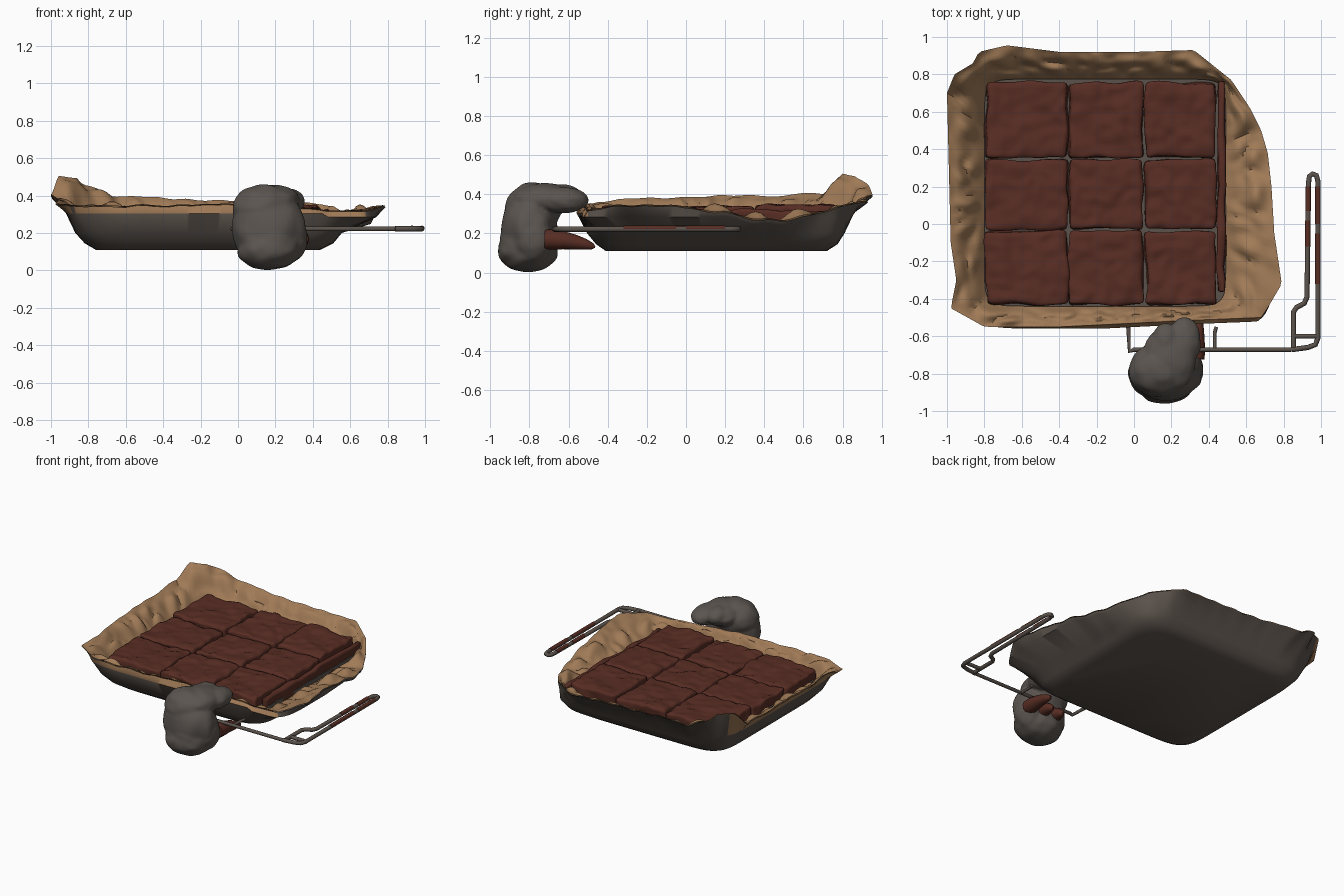
import bpy, bmesh, math
from mathutils import Vector, noise

if "Cube" in bpy.data.objects:
    bpy.data.objects.remove(bpy.data.objects["Cube"])

def material(name, rgb):
    m = bpy.data.materials.new(name)
    m.diffuse_color = (*rgb, 1)
    m.use_nodes = True
    m.node_tree.nodes["Principled BSDF"].inputs["Base Color"].default_value = m.diffuse_color
    return m

GREY = material("pan grey", (0.104, 0.085, 0.071))
MITT = material("mitt grey", (0.104, 0.090, 0.079))
PAPER = material("paper tan", (0.35, 0.195, 0.094))
CAKE = material("chocolate brown", (0.096, 0.026, 0.017))
C = Vector((-0.15, 0.16))
N = 240

def add(name, me, mats, angle=50):
    ob = bpy.data.objects.new(name, me)
    bpy.context.collection.objects.link(ob)
    for m in mats:
        me.materials.append(m)
    if hasattr(me, "polygons"):
        for p in me.polygons:
            p.use_smooth = len(p.vertices) < 5
        me.set_sharp_from_angle(angle=math.radians(angle))
    return ob

def wobble(p, scale, amount):
    return noise.noise(Vector(p) * scale) * amount

def rrect(x0, x1, y0, y1, z, n=9):
    """Rounded rectangle outline as a superellipse."""
    pts = []
    for i in range(96):
        t = 2 * math.pi * i / 96
        c, s = math.cos(t), math.sin(t)
        pts.append(((x0 + x1) / 2 + (x1 - x0) / 2 * math.copysign(abs(c) ** (2 / n), c),
                    (y0 + y1) / 2 + (y1 - y0) / 2 * math.copysign(abs(s) ** (2 / n), s), z))
    return pts

def ring(pts):
    """Resample a closed outline at N equal angles around C."""
    out = []
    for i in range(N):
        t = 2 * math.pi * (i + 0.37) / N
        d = Vector((math.cos(t), math.sin(t)))
        hit = None
        for a, b in zip(pts, pts[1:] + pts[:1]):
            pa, pb = Vector(a[:2]) - C, Vector(b[:2]) - C
            ca, cb = d.cross(pa), d.cross(pb)
            if ca * cb <= 0 and ca != cb:
                p = Vector(a).lerp(Vector(b), ca / (ca - cb))
                if (p.xy - C).dot(d) > 0:
                    hit = p
        out.append(hit)
    return out

def loft(name, rings, mats, cap, rule=None):
    bm = bmesh.new()
    vs = [[bm.verts.new(p) for p in r] for r in rings]
    for k in range(len(vs) - 1):
        for i in range(N):
            j = (i + 1) % N
            f = bm.faces.new((vs[k][i], vs[k][j], vs[k + 1][j], vs[k + 1][i]))
            if rule:
                f.material_index = rule(k, f.calc_center_median())
    if cap:
        bm.faces.new(vs[0][::-1])
    me = bpy.data.meshes.new(name)
    bm.to_mesh(me)
    return add(name, me, mats)

# Outline of the paper's torn edge
edge = ring([(-.80, -.55, .345), (-.4, -.55, .35), (0, -.53, .35), (.3, -.515, .335), (.68, -.5, .315),
             (.72, -.44, .33), (.79, -.32, .35), (.75, -.05, .34), (.735, .2, .31), (.715, .38, .28),
             (.68, .5, .275), (.62, .62, .30), (.52, .77, .34), (.32, .93, .36), (0, .92, .37),
             (-.4, .92, .385), (-.68, .955, .40), (-.83, .92, .46), (-.86, .86, .50), (-.96, .80, .50),
             (-1, .7, .40), (-.99, .3, .39), (-.98, -.1, .385), (-.95, -.3, .38), (-.98, -.45, .36)])
for p in edge:
    p.z += wobble(p, 9, .014)

# Pan: flat base, flared wall, rim, and backing up to the paper edge
base = ring(rrect(-.76, .44, -.41, .72, .11))
low = ring(rrect(-.82, .51, -.46, .775, .145))
mid = ring(rrect(-.87, .555, -.505, .81, .20))
rim = ring(rrect(-.92, .74, -.56, .86, .305))
for r, e in zip(rim, edge):
    limit = (e.xy - C).length * (1.03 if e.y < -.4 else 0.99)
    v = r.xy - C
    if v.length > limit:
        v *= limit / v.length
    r.x, r.y, r.z = C.x + v.x, C.y + v.y, min(.305 if r.x < .5 else .285, e.z - .025)
lip = [p - Vector((0, 0, .006)) for p in edge]
loft("pan", [base, low, mid, rim, lip], [GREY, PAPER], True,
     lambda k, c: int(k == 3 and (c.x < -.9 or c.y < -.5)))

# Baking paper with creases, running from the edge down to the cake
inner = ring(rrect(-.80, .492, -.44, .775, .225, 14))
STEPS = 14
sheet = []
for k in range(STEPS + 1):
    t = k / STEPS
    row = []
    for i, (e, q) in enumerate(zip(edge, inner)):
        p = e.lerp(q, t)
        a = 2 * math.pi * i / N
        fold = abs(noise.noise(Vector((math.cos(a) * 8, math.sin(a) * 8, t * 1.6))))
        p.z += math.sin(math.pi * t) * (.085 * fold + wobble(p, 7, .02) + .008)
        row.append(p)
    sheet.append(row)
loft("baking_paper", sheet, [PAPER], False)

# Grey pan floor seen in the gaps between the pieces
loft("pan_floor", [[p + Vector((0, 0, .03)) for p in inner], inner], [GREY], True)

def brownie(name, x0, x1, y0, y1, z0, z1, seed, cuts=19, r=.02):
    """Lumpy box with rounded edges."""
    bm = bmesh.new()
    bmesh.ops.create_cube(bm, size=2)
    bmesh.ops.subdivide_edges(bm, edges=bm.edges[:], cuts=cuts, use_grid_fill=True)
    h = Vector(((x1 - x0) / 2, (y1 - y0) / 2, (z1 - z0) / 2))
    c = Vector(((x0 + x1) / 2, (y0 + y1) / 2, (z0 + z1) / 2))
    r = min(r, h.x * .8)
    for v in bm.verts:
        p = Vector([v.co[i] * h[i] for i in range(3)])
        core = Vector([max(-h[i] + r, min(h[i] - r, p[i])) for i in range(3)])
        d = p - core
        if d.length > 1e-6:
            p = core + d.normalized() * r
        w = p + c + Vector((seed * 3.1, 0, 0))
        p.z += wobble(w, 6, .014) + wobble(w, 18, .012)
        p.x += wobble(w + Vector((0, 9, 0)), 7, .018)
        p.y += wobble(w + Vector((0, 0, 9)), 7, .018)
        v.co = p + c
    me = bpy.data.meshes.new(name)
    bm.to_mesh(me)
    add(name, me, [CAKE], 60)

# Nine brownies and the crumbly edge strip
xs = [(-.79, -.354), (-.346, .048), (.062, .437)]
ys = [(-.43, -.037), (-.028, .342), (.355, .755)]
tops = [.325, .328, .336]
for i, (x0, x1) in enumerate(xs):
    for j, (y0, y1) in enumerate(ys):
        brownie(f"brownie_{i}_{j}", x0, x1, y0, y1, .18, tops[j] + (.006 if i == 2 else 0), i * 3 + j)
brownie("edge_crumb", .446, .488, -.36, .765, .19, .315, 11, 15)

# Oven mitt: overlapping lumps fused together
bm = bmesh.new()
lumps = [(.165, -.80, .22, .195, .14, .19), (.165, -.81, .11, .165, .15, .105),
         (.14, -.78, .33, .165, .14, .125), (.19, -.72, .375, .14, .17, .078),
         (.27, -.63, .37, .085, .13, .065), (.17, -.63, .39, .07, .10, .058),
         (.28, -.78, .17, .09, .10, .12), (.17, -.85, .15, .15, .10, .13)]
for x, y, z, a, b, c in lumps:
    made = bmesh.ops.create_uvsphere(bm, u_segments=36, v_segments=24, radius=1)["verts"]
    for v in made:
        s = v.co.copy()
        f = 1.03 + wobble(s + Vector((x, y, z)) * 5, 2.2, .07)
        v.co = Vector((x + s.x * a * f, y + s.y * b * f, max(.002, z + s.z * c * f)))
me = bpy.data.meshes.new("oven_mitt")
bm.to_mesh(me)
mitt = add("oven_mitt", me, [MITT])
mod = mitt.modifiers.new("fuse", 'REMESH')
mod.mode = 'VOXEL'
mod.voxel_size = .011
mod.use_smooth_shade = True
mod = mitt.modifiers.new("soften", 'SMOOTH')
mod.factor, mod.iterations = .5, 3

def tube(name, pts, radius, mat, closed=False, taper=None):
    cu = bpy.data.curves.new(name, 'CURVE')
    cu.dimensions = '3D'
    cu.bevel_depth = radius
    cu.bevel_resolution = 4
    cu.use_fill_caps = True
    sp = cu.splines.new('POLY')
    sp.points.add(len(pts) - 1)
    for i, (q, p) in enumerate(zip(sp.points, pts)):
        q.co = (*p, 1)
        q.radius = taper[i] if taper else 1
    sp.use_cyclic_u = closed
    sp.use_smooth = True
    return add(name, cu, [mat])

# Chocolate fingers curling out of the mitt
for i, (x, reach) in enumerate(((.12, .55), (.22, .6), (.325, 1))):
    tube(f"finger_{i}", [(x + .02 * u, -.72 + .255 * u * reach, .17 - .04 * u * u)
                         for u in (0, .2, .4, .6, .8, .95, 1)], .047, CAKE,
         taper=[1.1, 1.1, .95, .8, .6, .35, .1])

# Wire handle: bar through the mitt and a long narrow loop
Z = .222
tube("handle_bar", [(-.03, -.55, Z), (-.025, -.68, Z), (0, -.672, Z), (.84, -.672, Z)], .012, GREY)
tube("handle_prong", [(.44, -.55, Z), (.432, -.58, Z), (.432, -.672, Z)], .01, GREY)
tube("handle_loop", [(.84, -.672, Z), (.93, -.66, Z), (.97, -.645, Z), (.983, -.61, Z), (.983, .23, Z),
                     (.975, .26, Z), (.955, .268, Z), (.938, .255, Z), (.933, .22, Z), (.925, -.39, Z),
                     (.91, -.425, Z), (.87, -.445, Z), (.853, -.47, Z), (.853, -.66, Z)], .014, GREY)
tube("handle_cross_bar", [(.853, -.6, Z), (.983, -.6, Z)], .013, GREY)

# Chocolate smears on the loop
for i, (x, y0, y1) in enumerate([(.983, -.32, -.05), (.983, .0, .2), (.929, -.12, .02), (.932, .07, .2)]):
    tube(f"smear_{i}", [(x, y0, Z + .003), (x, y1, Z + .003)], .0145, CAKE)
